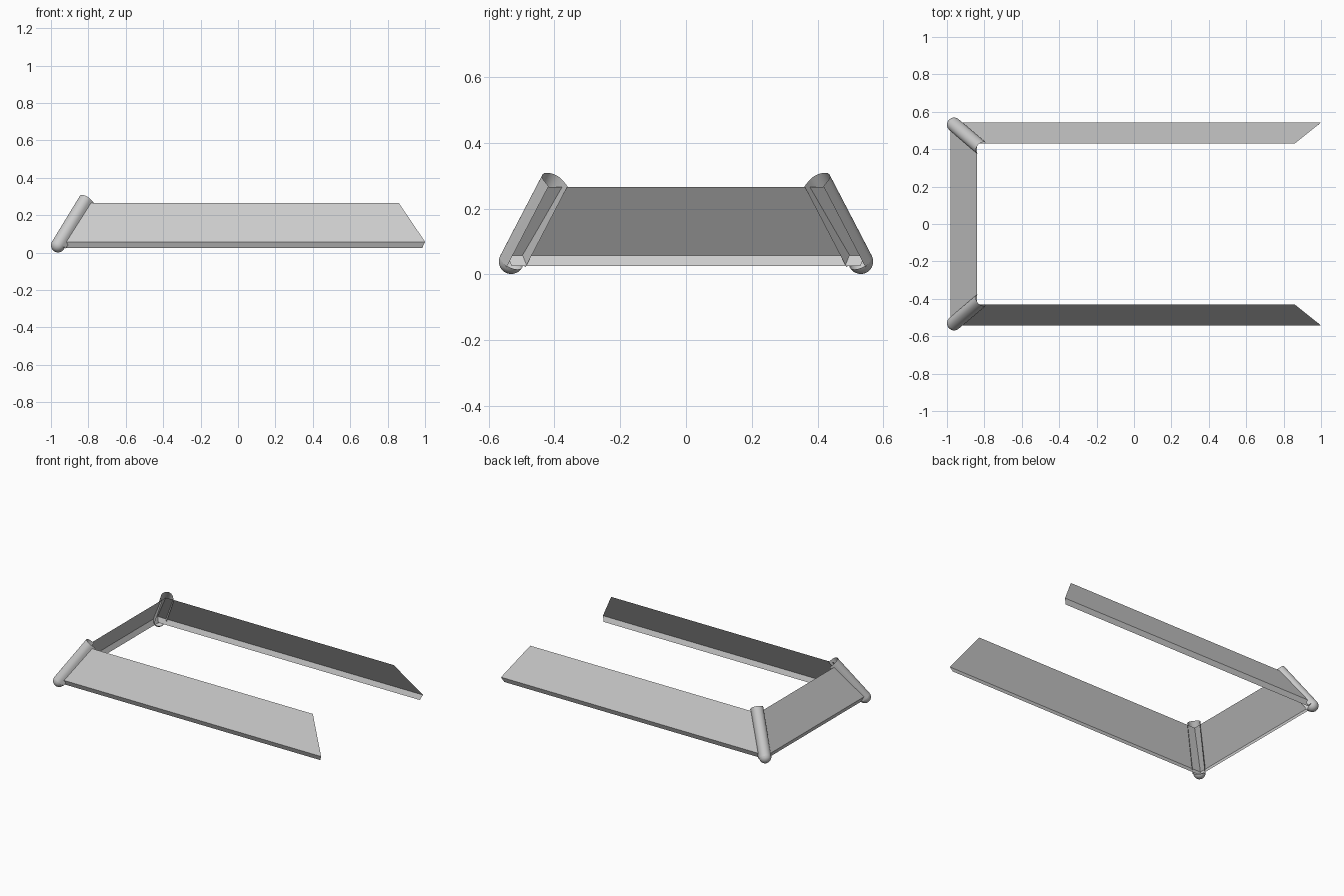
import bpy, math
from mathutils import Vector

if "Cube" in bpy.data.objects:
    bpy.data.objects.remove(bpy.data.objects["Cube"])

tile = bpy.data.materials.new("roof_grey")
tile.diffuse_color = (0.6, 0.6, 0.6, 1)
tile.use_nodes = True
tile.node_tree.nodes["Principled BSDF"].inputs["Base Color"].default_value = tile.diffuse_color


def make(name, verts, faces, smooth=False):
    mesh = bpy.data.meshes.new(name)
    mesh.from_pydata(verts, [], faces)
    mesh.materials.append(tile)
    obj = bpy.data.objects.new(name, mesh)
    bpy.context.collection.objects.link(obj)
    if smooth:
        bpy.ops.object.select_all(action='DESELECT')
        obj.select_set(True)
        bpy.context.view_layer.objects.active = obj
        bpy.ops.object.shade_smooth_by_angle(angle=math.radians(40))
    return obj


# U-shaped outline at one height, inset from the eave line
def outline(inset_x, inset_y, z):
    l, r, y = -0.98 + inset_x, 1.0 - inset_x, 0.543 - inset_y
    return [(r, -y, z), (l, -y, z), (l, y, z), (r, y, z)]


lip = outline(0.015, 0.013, 0.025)
eave = outline(0, 0, 0.058)
top = outline(0.14, 0.112, 0.265)

# Sloping roof sheets with a narrow turned-in lip along the eave
for i, name in enumerate(("front_slope", "left_slope", "back_slope")):
    verts = [row[k] for row in (lip, eave, top) for k in (i + 1, i)]
    make(name, verts, [(0, 1, 3, 2), (2, 3, 5, 4)])

# Hip caps: open U-shaped ridge covers with a rounded lower end
R, LEG, N, M = 0.038, 0.028, 16, 6


def hip_cap(name, side):
    low = Vector((-0.962, -0.531 * side, 0.039))
    high = Vector((-0.812, -0.403 * side, 0.285))
    d = (high - low).normalized()
    s = d.cross(Vector((0, 0, 1))).normalized()
    u = s.cross(d)
    # cross-section: leg, half circle, leg
    prof = [s * R - u * LEG]
    prof += [s * R * math.cos(a) + u * R * math.sin(a)
             for a in (math.pi * k / N for k in range(N + 1))]
    prof += [-s * R - u * LEG]
    n = len(prof)
    verts = [low + p for p in prof] + [high + p for p in prof]
    faces = [(k, n + k, n + k + 1, k + 1)[::-1] for k in range(n - 1)]
    make(name, verts, faces, True)
    # half-ball end
    ring = 2 * N
    verts = []
    for j in range(M):
        b = math.pi / 2 * j / M
        for k in range(ring):
            a = 2 * math.pi * k / ring
            verts.append(low + R * (math.cos(b) * (s * math.cos(a) + u * math.sin(a))
                                    - d * math.sin(b)))
    verts.append(low - d * R)
    faces = []
    for k in range(ring):
        k2 = (k + 1) % ring
        for j in range(M - 1):
            faces.append((j * ring + k, (j + 1) * ring + k,
                          (j + 1) * ring + k2, j * ring + k2))
        faces.append(((M - 1) * ring + k, M * ring, (M - 1) * ring + k2))
    make(name + "_end", verts, faces, True)


hip_cap("front_hip_cap", 1)
hip_cap("back_hip_cap", -1)
